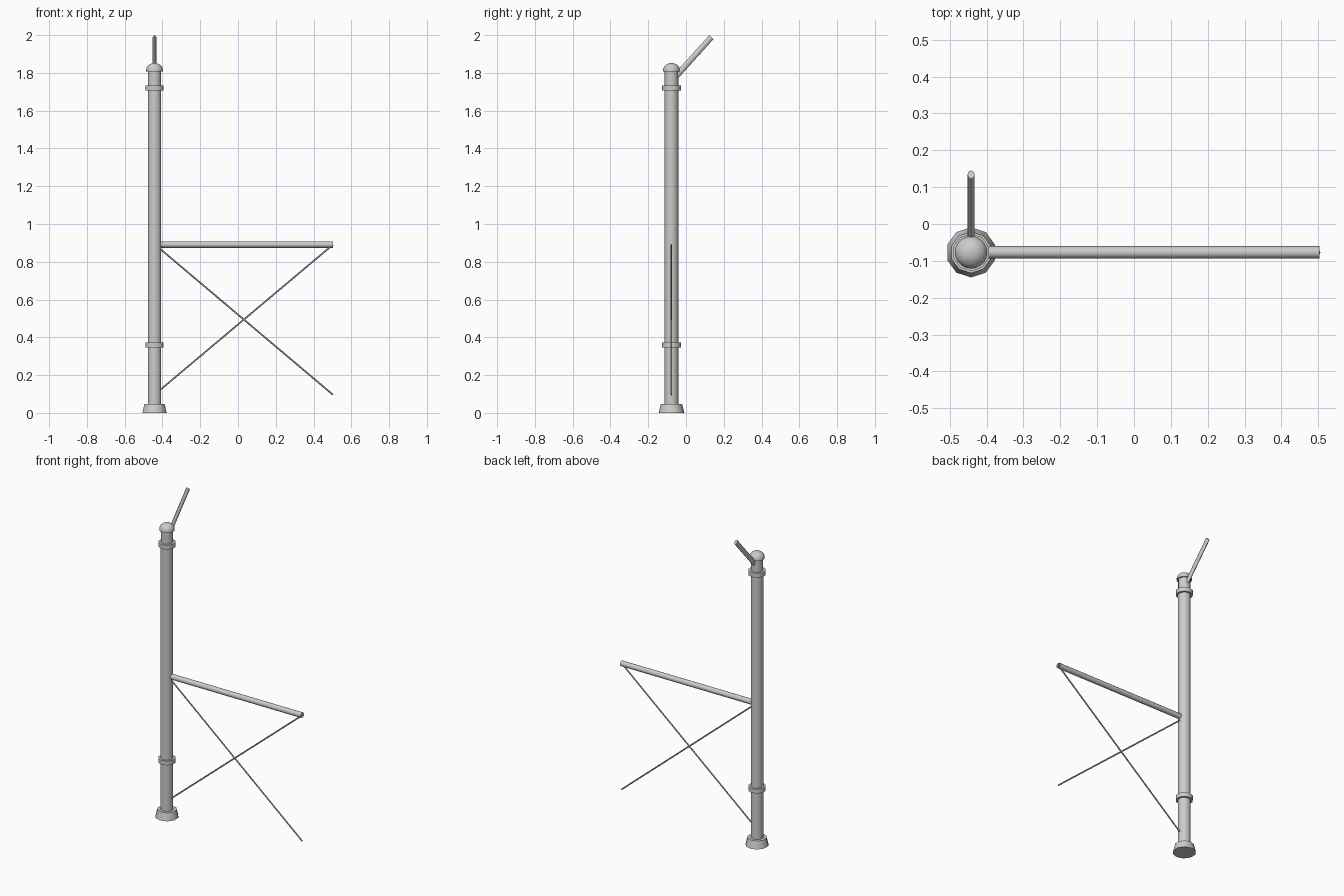
import bpy, bmesh, math
from mathutils import Vector, Matrix

if "Cube" in bpy.data.objects:
    bpy.data.objects.remove(bpy.data.objects["Cube"])

PX, PY = -0.442, -0.077   # post axis
RIGHT = 0.503             # far end of the rail and braces


def finish(name, bm, angle=40):
    bmesh.ops.recalc_face_normals(bm, faces=bm.faces)
    me = bpy.data.meshes.new(name)
    bm.to_mesh(me)
    bm.free()
    ob = bpy.data.objects.new(name, me)
    bpy.context.collection.objects.link(ob)
    bpy.ops.object.select_all(action='DESELECT')
    ob.select_set(True)
    bpy.context.view_layer.objects.active = ob
    bpy.ops.object.shade_smooth_by_angle(angle=math.radians(angle))
    return ob


def lathe(name, profile, sides=10):
    """Capped turned part around the post axis; profile is (radius, z)."""
    bm = bmesh.new()
    rings = []
    for r, z in profile:
        ring = []
        for i in range(sides):
            a = math.pi / 2 + 2 * math.pi * i / sides
            ring.append(bm.verts.new((PX + r * math.cos(a), PY + r * math.sin(a), z)))
        rings.append(ring)
    for lo, hi in zip(rings, rings[1:]):
        for i in range(sides):
            j = (i + 1) % sides
            bm.faces.new((lo[i], lo[j], hi[j], hi[i]))
    bm.faces.new(rings[0])
    bm.faces.new(rings[-1])
    return finish(name, bm)


def rod(name, a, b, rx, ry, sides, capped):
    """Straight rod from a to b with an elliptical section."""
    a, b = Vector(a), Vector(b)
    d = (b - a).normalized()
    side = Vector((1, 0, 0)) if abs(d.x) < 0.1 else Vector((0, 1, 0))
    up = d.cross(side).normalized()
    rot = Matrix((side, up, d)).transposed().to_4x4()
    bm = bmesh.new()
    bmesh.ops.create_cone(bm, cap_ends=capped, segments=sides, radius1=1, radius2=1,
                          depth=(b - a).length)
    m = Matrix.Translation((a + b) / 2) @ rot @ Matrix.Diagonal((rx, ry, 1, 1))
    bmesh.ops.transform(bm, matrix=m, verts=bm.verts)
    return finish(name, bm, 50)


# Post with foot, collars and domed cap
lathe("post_foot", [(0.068, 0), (0.056, 0.048)])
lathe("post_shaft", [(0.0375, 0.02), (0.0375, 1.72)])
lathe("post_neck", [(0.036, 1.71), (0.036, 1.815)])
for label, z in (("lower", 0.345), ("upper", 1.707)):
    lathe(label + "_collar", [(0.0505, z), (0.0505, z + 0.027)])
dome = [(0.044 * math.cos(t), 1.817 + 0.035 * math.sin(t))
        for t in (math.radians(d) for d in (0, 20, 40, 60, 75, 87))]
lathe("post_cap", [(0.044, 1.808)] + dome, 20)

# Slanted barbed-wire style arm at the top, leaning to the back
rod("top_arm", (PX, -0.052, 1.783), (PX, 0.134, 1.989), 0.0095, 0.0155, 8, True)

# Open-ended top rail and the crossed braces
rod("top_rail", (PX + 0.03, PY, 0.891), (RIGHT, PY, 0.891), 0.0168, 0.0168, 12, False)
rod("falling_brace", (PX + 0.03, PY, 0.868), (RIGHT, PY, 0.096), 0.0045, 0.0045, 6, True)
rod("rising_brace", (PX + 0.03, PY, 0.122), (RIGHT, PY, 0.891), 0.0045, 0.0045, 6, True)
